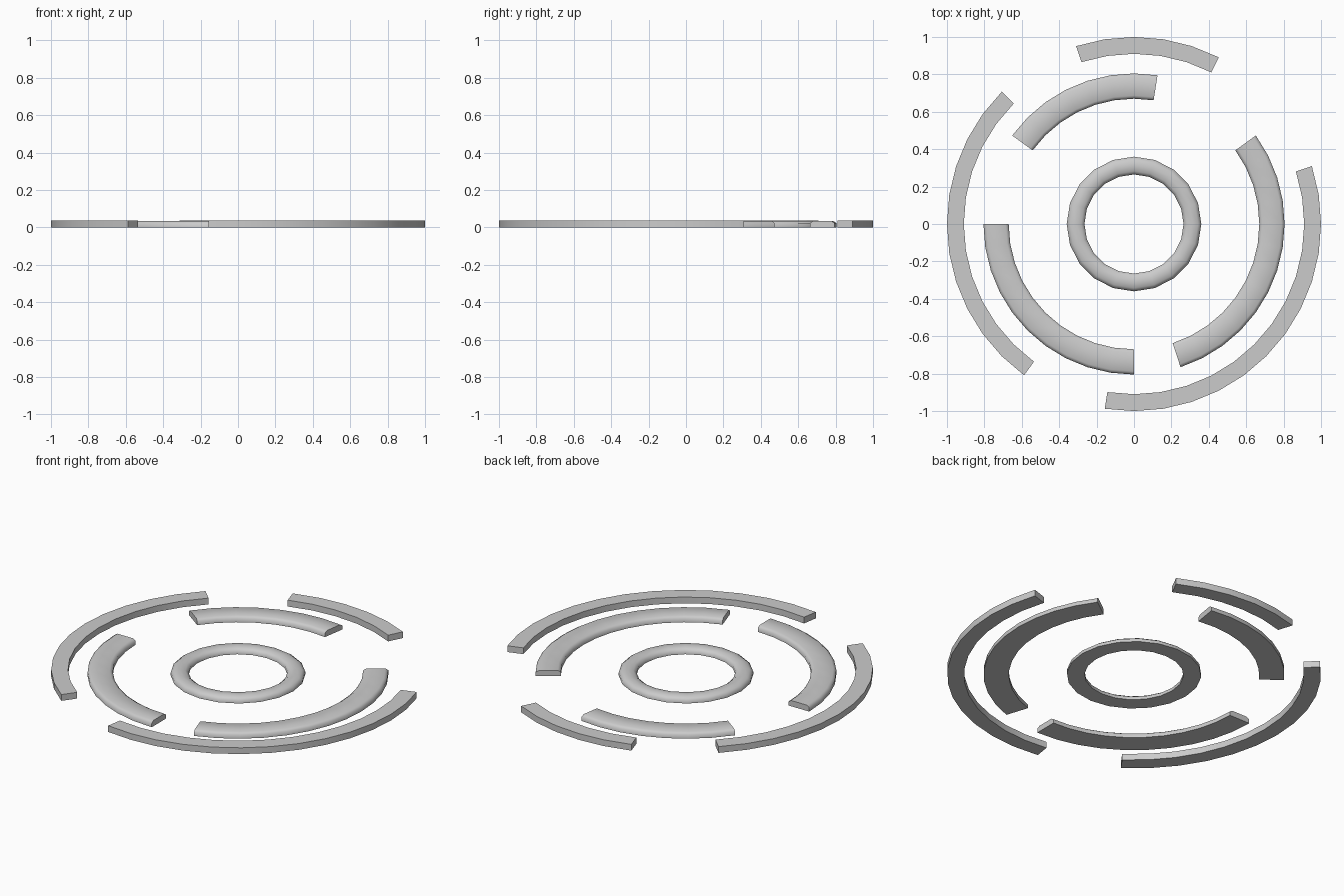
import bpy, bmesh
from math import cos, sin, radians

if "Cube" in bpy.data.objects:
    bpy.data.objects.remove(bpy.data.objects["Cube"])


def arc_band(name, profile, start, end, step, smooth_angle):
    """Sweep a closed (radius, z) profile around z from start to end degrees."""
    closed = end - start == 360
    count = (end - start) // step
    bm = bmesh.new()
    rows = []
    for i in range(count if closed else count + 1):
        a = radians(start + i * step)
        rows.append([bm.verts.new((r * cos(a), r * sin(a), z)) for r, z in profile])
    n = len(profile)
    for i in range(count):
        a, b = rows[i], rows[(i + 1) % len(rows)]
        for j in range(n):
            k = (j + 1) % n
            bm.faces.new((a[j], b[j], b[k], a[k]))
    if not closed:
        bm.faces.new(rows[0])
        bm.faces.new(rows[-1][::-1])
    bmesh.ops.recalc_face_normals(bm, faces=bm.faces)
    mesh = bpy.data.meshes.new(name)
    bm.to_mesh(mesh)
    bm.free()
    obj = bpy.data.objects.new(name, mesh)
    bpy.context.collection.objects.link(obj)
    bpy.ops.object.select_all(action='DESELECT')
    obj.select_set(True)
    bpy.context.view_layer.objects.active = obj
    bpy.ops.object.shade_smooth_by_angle(angle=radians(smooth_angle))
    return obj


# Outer ring: three thin square-edged arcs
outer = [(0.91, 0), (1.0, 0), (1.0, 0.037), (0.91, 0.037)]
for start, end in ((63, 108), (135, 234), (261, 378)):
    arc_band("outer_arc", outer, start, end, 9, 30)

# Middle ring: three wide arcs with softened top edges
middle = [(0.67, 0), (0.805, 0), (0.805, 0.023), (0.788, 0.034),
          (0.687, 0.034), (0.67, 0.023)]
for start, end in ((81, 144), (180, 270), (288, 396)):
    arc_band("middle_arc", middle, start, end, 9, 60)

# Centre ring: closed, rounded top
centre = [(0.265, 0), (0.36, 0), (0.36, 0.018), (0.342, 0.031),
          (0.3125, 0.036), (0.283, 0.031), (0.265, 0.018)]
arc_band("centre_ring", centre, 0, 360, 18, 60)
